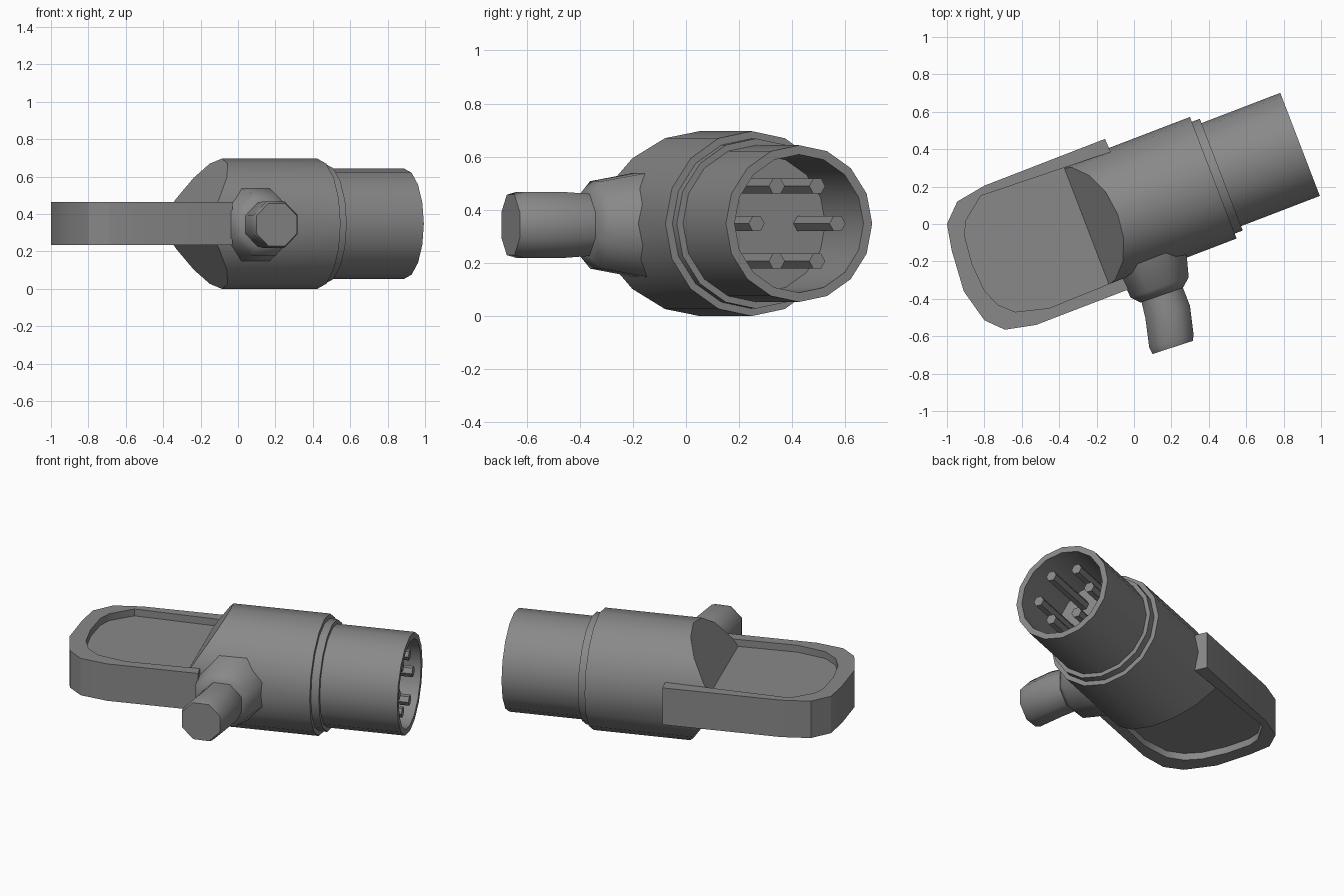
import bpy, bmesh, math
from mathutils import Vector, Matrix

cube = bpy.data.objects.get("Cube")
if cube:
    bpy.data.objects.remove(cube)

grey = bpy.data.materials.new("mid_grey")
grey.use_nodes = True
COLOUR = (0.25, 0.25, 0.25, 1)
grey.diffuse_color = COLOUR
grey.node_tree.nodes["Principled BSDF"].inputs["Base Color"].default_value = COLOUR

MID = 0.348                    # height of the main axis
YAW = math.radians(21)         # turn of the main axis in plan
AXIS = Matrix.Translation((-0.028, 0.074, MID)) @ Matrix.Rotation(YAW, 4, "Z")


def finish(name, bm, smooth):
    bmesh.ops.recalc_face_normals(bm, faces=bm.faces)
    mesh = bpy.data.meshes.new(name)
    bm.to_mesh(mesh)
    bm.free()
    mesh.materials.append(grey)
    obj = bpy.data.objects.new(name, mesh)
    bpy.context.collection.objects.link(obj)
    bpy.ops.object.select_all(action="DESELECT")
    obj.select_set(True)
    bpy.context.view_layer.objects.active = obj
    bpy.ops.object.shade_smooth_by_angle(angle=math.radians(smooth))
    return obj


def loft(bm, rings, sides, phase=0):
    """Join rings of (centre, yaw, radius), each facing along its yaw, and cap both ends."""
    loops = []
    for centre, yaw, radius in rings:
        across = Vector((-math.sin(yaw), math.cos(yaw), 0))
        loop = []
        for i in range(sides):
            a = math.tau * (i + phase) / sides
            offset = across * math.cos(a) + Vector((0, 0, math.sin(a)))
            loop.append(bm.verts.new(Vector(centre) + offset * radius))
        loops.append(loop)
    for a, b in zip(loops, loops[1:]):
        for i in range(sides):
            j = (i + 1) % sides
            bm.faces.new((a[i], a[j], b[j], b[i]))
    bm.faces.new(loops[0])
    bm.faces.new(loops[-1])


# Stepped barrel with a hollow socket, cut to a wedge at the rear
bm = bmesh.new()
profile = [(-0.4, 0.348), (0.484, 0.348), (0.484, 0.32), (0.53, 0.32),
           (0.53, 0.295), (0.981, 0.295), (0.981, 0.26), (0.58, 0.26)]
loft(bm, [((x, 0, 0), 0, r) for x, r in profile], 16)
for side in (1, -1):
    bmesh.ops.bisect_plane(bm, geom=bm.verts[:] + bm.edges[:] + bm.faces[:],
                           plane_co=(-0.241, 0, 0.072 * side),
                           plane_no=(-0.273, 0, 0.176 * side), clear_outer=True)
    bmesh.ops.holes_fill(bm, edges=[e for e in bm.edges if e.is_boundary])
finish("barrel", bm, 30).matrix_world = AXIS

# Six contact pins in a circle
bm = bmesh.new()
for i in range(6):
    a = math.tau * i / 6
    y, z = 0.163 * math.cos(a), 0.163 * math.sin(a)
    loft(bm, [((0.57, y, z), 0, 0.032), ((0.96, y, z), 0, 0.032)], 6)
finish("contact_pins", bm, 30).matrix_world = AXIS

# Rounded loop handle: open rim with a recessed web
outer = [(-0.155, 0.455), (-0.8, 0.205), (-0.945, 0.12), (-1, 0), (-0.975, -0.14),
         (-0.91, -0.36), (-0.8, -0.515), (-0.69, -0.565), (-0.525, -0.54), (-0.03, -0.35)]
inner = [(-0.125, 0.385), (-0.82, 0.15), (-0.9, 0.016), (-0.905, -0.065), (-0.865, -0.215),
         (-0.8, -0.355), (-0.73, -0.43), (-0.635, -0.47), (-0.455, -0.45), (-0.06, -0.29)]


def level(bm, points, z):
    return [bm.verts.new((x, y, z)) for x, y in points]


bm = bmesh.new()
rim = [level(bm, outer, MID + 0.115), level(bm, inner, MID + 0.115),
       level(bm, inner, MID - 0.115), level(bm, outer, MID - 0.115)]
for k in range(4):
    a, b = rim[k], rim[(k + 1) % 4]
    for i in range(len(outer) - 1):
        bm.faces.new((a[i], a[i + 1], b[i + 1], b[i]))
for end in (0, -1):
    bm.faces.new([loop[end] for loop in rim])
finish("handle_rim", bm, 30)

bm = bmesh.new()
top, low = level(bm, inner, MID + 0.072), level(bm, inner, MID - 0.072)
bm.faces.new(top)
bm.faces.new(low)
for i in range(len(inner)):
    j = (i + 1) % len(inner)
    bm.faces.new((top[i], top[j], low[j], low[i]))
finish("handle_web", bm, 30)

# Side outlet: tapered collar and a short, slightly bent stub
def outlet(name, rings):
    bm = bmesh.new()
    loft(bm, [((x, y, MID - 0.005), math.radians(yaw), r) for x, y, yaw, r in rings], 8, 0.5)
    finish(name, bm, 46)


outlet("outlet_collar", [(0.08, -0.13, -71, 0.22), (0.137, -0.339, -71, 0.178),
                         (0.148, -0.38, -71, 0.13)])
outlet("outlet_stub", [(0.145, -0.36, -71, 0.125), (0.18, -0.47, -74, 0.134),
                       (0.2, -0.625, -73, 0.134), (0.207, -0.66, -72, 0.123)])
